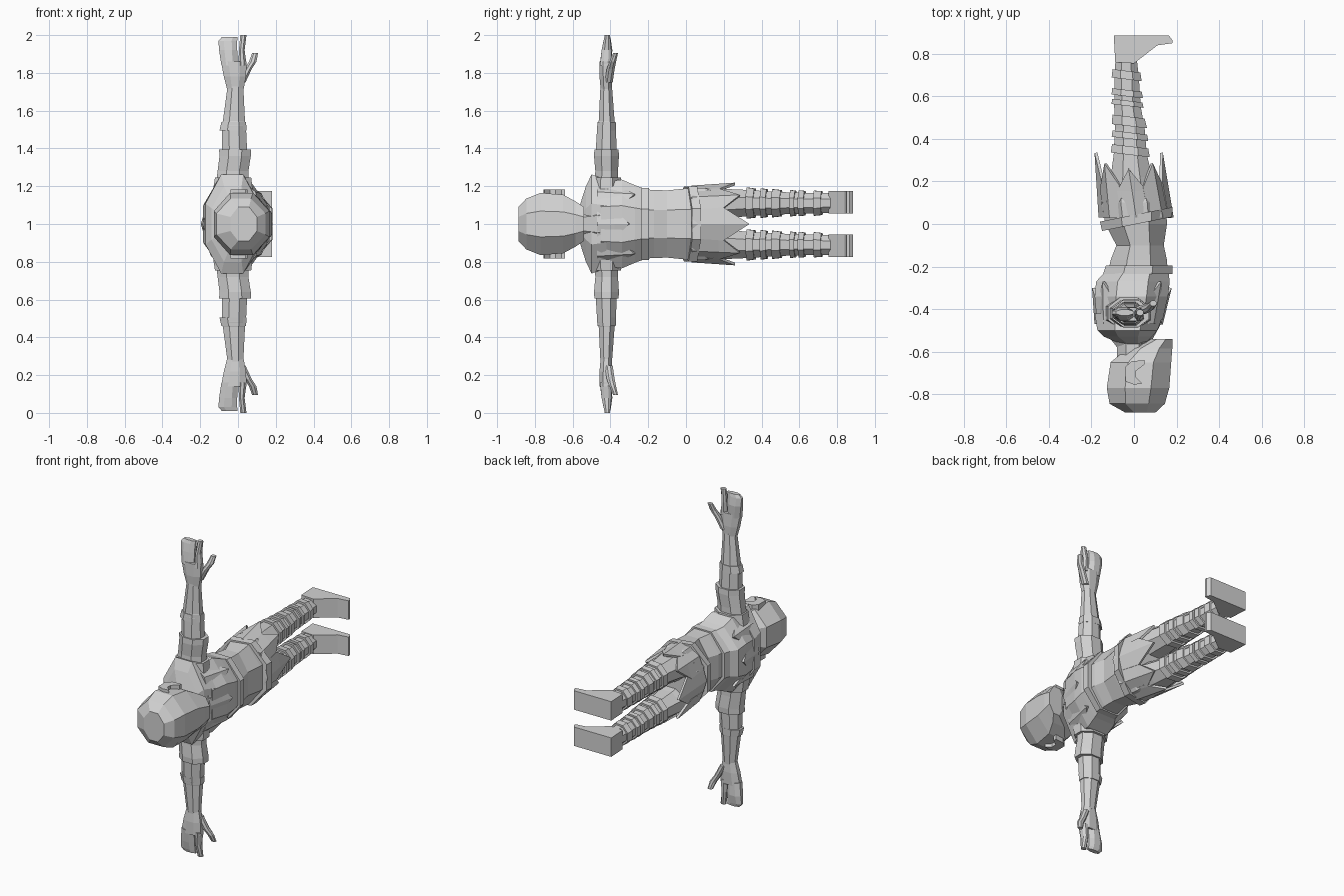
import bpy, bmesh, math

grey = bpy.data.materials.new("plain_grey")
grey.diffuse_color = (0.65, 0.65, 0.65, 1)


# All parts are authored relative to the body's centre plane, which lies at z = 1
def finish(name, verts, faces, mirror=False, thick=0):
    bm = bmesh.new()
    vs = [bm.verts.new(v) for v in verts]
    for f in faces:
        bm.faces.new([vs[i] for i in f])
    bmesh.ops.recalc_face_normals(bm, faces=bm.faces)
    me = bpy.data.meshes.new(name)
    bm.to_mesh(me)
    bm.free()
    me.materials.append(grey)
    ob = bpy.data.objects.new(name, me)
    ob.location.z = 1
    bpy.context.collection.objects.link(ob)
    if thick:
        m = ob.modifiers.new("thickness", "SOLIDIFY")
        m.thickness = thick
        m.offset = 0
    if mirror:
        m = ob.modifiers.new("mirror", "MIRROR")
        m.use_axis = (False, False, True)
        m.use_mirror_merge = False
    return ob


# Skin eight-sided rings given as (position, a0, a1, b0, b1) along y or z
def loft(name, axis, rings, mirror=False, tilt=0, n=8):
    verts, faces = [], []
    k = 1 / math.cos(math.pi / n)
    for t, a0, a1, b0, b1 in rings:
        for i in range(n):
            th = 2 * math.pi * (i + 0.5) / n
            a = (a0 + a1) / 2 + (a1 - a0) / 2 * k * math.cos(th)
            b = (b0 + b1) / 2 + (b1 - b0) / 2 * k * math.sin(th)
            s = t + tilt * (a - (a0 + a1) / 2)
            verts.append((a, s, b) if axis == "y" else (a, b, s))
    for r in range(len(rings) - 1):
        for i in range(n):
            j = (i + 1) % n
            faces.append((r * n + i, r * n + j, r * n + n + j, r * n + n + i))
    faces.append(tuple(range(n)))
    faces.append(tuple(range((len(rings) - 1) * n, len(rings) * n)))
    return finish(name, verts, faces, mirror)


# Symmetric body ring: (y, back, front, half width)
def body(name, rings, tilt=0):
    return loft(name, "y", [(y, a, b, -h, h) for y, a, b, h in rings], tilt=tilt)


# Extrude an outline in the xy plane between two heights
def prism(name, pts, z0, z1, mirror=True):
    n = len(pts)
    verts = [(x, y, z) for z in (z0, z1) for x, y in pts]
    faces = [(i, (i + 1) % n, n + (i + 1) % n, n + i) for i in range(n)]
    faces += [tuple(range(n)), tuple(range(n, 2 * n))]
    return finish(name, verts, faces, mirror)


# Pointed cloth or armour leaf hanging from one ellipse (cx, rx, rz) to another
def petal(name, ang, half, y0, y1, base, tip):
    def at(da, t):
        cx, rx, rz = [p + (q - p) * t for p, q in zip(base, tip)]
        lift = 1.06 if da == 0 else 1.0
        return (cx + rx * lift * math.cos(ang + da), y0 + (y1 - y0) * t,
                rz * lift * math.sin(ang + da))
    verts = [at(d, t) for t, w in ((0, 0.9), (0.55, 1)) for d in (-half * w, 0, half * w)]
    verts.append(at(0, 1))
    faces = [(0, 1, 4, 3), (1, 2, 5, 4), (3, 4, 6), (4, 5, 6)]
    return finish(name, verts, faces, thick=0.014)


# Head, ears and neck
body("head", [(-0.887, -0.04, 0.10, 0.09), (-0.845, -0.115, 0.145, 0.135),
              (-0.77, -0.128, 0.166, 0.165), (-0.65, -0.11, 0.175, 0.155),
              (-0.585, -0.03, 0.18, 0.12), (-0.54, 0.08, 0.18, 0.09)])
prism("ear", [(-0.04, -0.67), (-0.01, -0.645), (0.05, -0.64), (0.05, -0.66), (0.01, -0.69),
              (0.01, -0.72), (0.04, -0.75), (0, -0.755), (-0.04, -0.74)], 0.12, 0.182)
body("neck", [(-0.66, -0.08, 0.07, 0.09), (-0.48, -0.08, 0.06, 0.09)])
body("collar", [(-0.57, -0.075, 0.08, 0.085), (-0.49, -0.13, 0.13, 0.11),
                (-0.46, -0.13, 0.13, 0.11)], tilt=0.2)

# Shoulder cape, chest and lower torso
body("shoulder_cape", [(-0.565, -0.06, 0.05, 0.09), (-0.53, -0.14, 0.085, 0.20),
                       (-0.50, -0.172, 0.11, 0.262), (-0.42, -0.185, 0.14, 0.235)])
body("chest", [(-0.45, -0.175, 0.135, 0.22), (-0.34, -0.185, 0.16, 0.235),
               (-0.27, -0.178, 0.168, 0.205), (-0.21, -0.12, 0.16, 0.183)])
body("waist", [(-0.25, -0.125, 0.16, 0.185), (-0.17, -0.11, 0.155, 0.18),
               (-0.10, -0.083, 0.14, 0.178), (0.0, -0.135, 0.155, 0.188),
               (0.10, -0.15, 0.15, 0.19), (0.18, -0.12, 0.11, 0.17)])
body("chest_belt", [(-0.235, -0.145, 0.18, 0.192), (-0.195, -0.132, 0.18, 0.19)])
body("hip_belt", [(0.0, -0.15, 0.178, 0.197), (0.045, -0.16, 0.182, 0.2)], tilt=0.2)

# Cape leaves around the shoulders, front and back
for side in (0, math.pi):
    for d in (-0.75, 0, 0.75):
        petal("cape_leaf", side + d, 0.36, -0.47, -0.27 - 0.03 * (d == 0),
              (-0.025, 0.145, 0.23), (-0.01, 0.17, 0.215))

# Skirt leaves below the belt
for i in range(8):
    y1 = (0.335, 0.285, 0.26, 0.285)[i % 4]
    petal("skirt_leaf", i * math.pi / 4, 0.46, 0.03, y1,
          (0.01, 0.16, 0.185), (-0.025, 0.145, 0.2))

# Legs
LEG = [(0.10, -0.13, 0.12, 0.01, 0.185), (0.22, -0.11, 0.085, 0.03, 0.185),
       (0.33, -0.095, 0.06, 0.042, 0.18), (0.45, -0.09, 0.05, 0.048, 0.172),
       (0.55, -0.093, 0.032, 0.053, 0.167), (0.70, -0.092, 0.022, 0.057, 0.163),
       (0.80, -0.085, 0.01, 0.06, 0.165)]
loft("leg", "y", LEG, mirror=True)


def leg_ring(y, grow):
    for p, q in zip(LEG, LEG[1:]):
        if p[0] <= y <= q[0]:
            f = (y - p[0]) / (q[0] - p[0])
            r = [u + (v - u) * f for u, v in zip(p, q)]
            return (y, r[1] - grow, r[2] + grow, r[3] - grow, r[4] + grow)


# Wrapped leg straps
for y, w in ((0.325, 0.04), (0.40, 0.03), (0.46, 0.045), (0.555, 0.025), (0.60, 0.03), (0.68, 0.04)):
    loft("leg_strap", "y", [leg_ring(y, 0.013), leg_ring(y + w, 0.010)], mirror=True, tilt=-0.12)

# Feet with flat soles and pointed-forward toes
prism("foot", [(-0.088, 0.76), (0.0, 0.755), (0.11, 0.84), (0.18, 0.85), (0.18, 0.865),
               (0.165, 0.885), (-0.095, 0.885)], 0.055, 0.175)

# Arms with sleeves and bracers
loft("shoulder_cap", "z", [(0.16, -0.135, 0.08, -0.50, -0.34),
                           (0.245, -0.122, 0.07, -0.495, -0.345)], mirror=True)
loft("sleeve", "z", [(0.20, -0.118, 0.055, -0.485, -0.36), (0.28, -0.108, 0.055, -0.48, -0.36),
                     (0.36, -0.098, 0.068, -0.487, -0.355),
                     (0.395, -0.10, 0.07, -0.485, -0.357)], mirror=True)
loft("arm", "z", [(0.35, -0.085, 0.05, -0.48, -0.365), (0.52, -0.085, 0.042, -0.47, -0.372),
                  (0.545, -0.08, 0.037, -0.462, -0.378),
                  (0.73, -0.055, 0.028, -0.453, -0.392)], mirror=True)
loft("elbow_band", "z", [(0.495, -0.098, 0.045, -0.472, -0.37),
                         (0.54, -0.088, 0.043, -0.468, -0.372)], mirror=True)

# Hands
loft("palm", "z", [(0.715, -0.058, 0.03, -0.452, -0.393), (0.78, -0.075, 0.042, -0.458, -0.39),
                   (0.86, -0.09, 0.046, -0.457, -0.393)], mirror=True)
loft("fingers", "z", [(0.84, -0.088, -0.002, -0.457, -0.395), (0.92, -0.10, -0.004, -0.447, -0.39),
                      (0.97, -0.104, -0.004, -0.437, -0.397),
                      (0.99, -0.085, -0.002, -0.43, -0.402)], mirror=True)
loft("index_finger", "z", [(0.84, 0.002, 0.046, -0.455, -0.395), (0.92, 0.005, 0.035, -0.447, -0.395),
                           (1.0, 0.012, 0.045, -0.43, -0.403)], mirror=True)
loft("thumb", "z", [(0.75, 0.0, 0.04, -0.43, -0.388), (0.82, 0.035, 0.072, -0.42, -0.378),
                    (0.86, 0.058, 0.098, -0.405, -0.37),
                    (0.905, 0.075, 0.106, -0.385, -0.36)], mirror=True)
